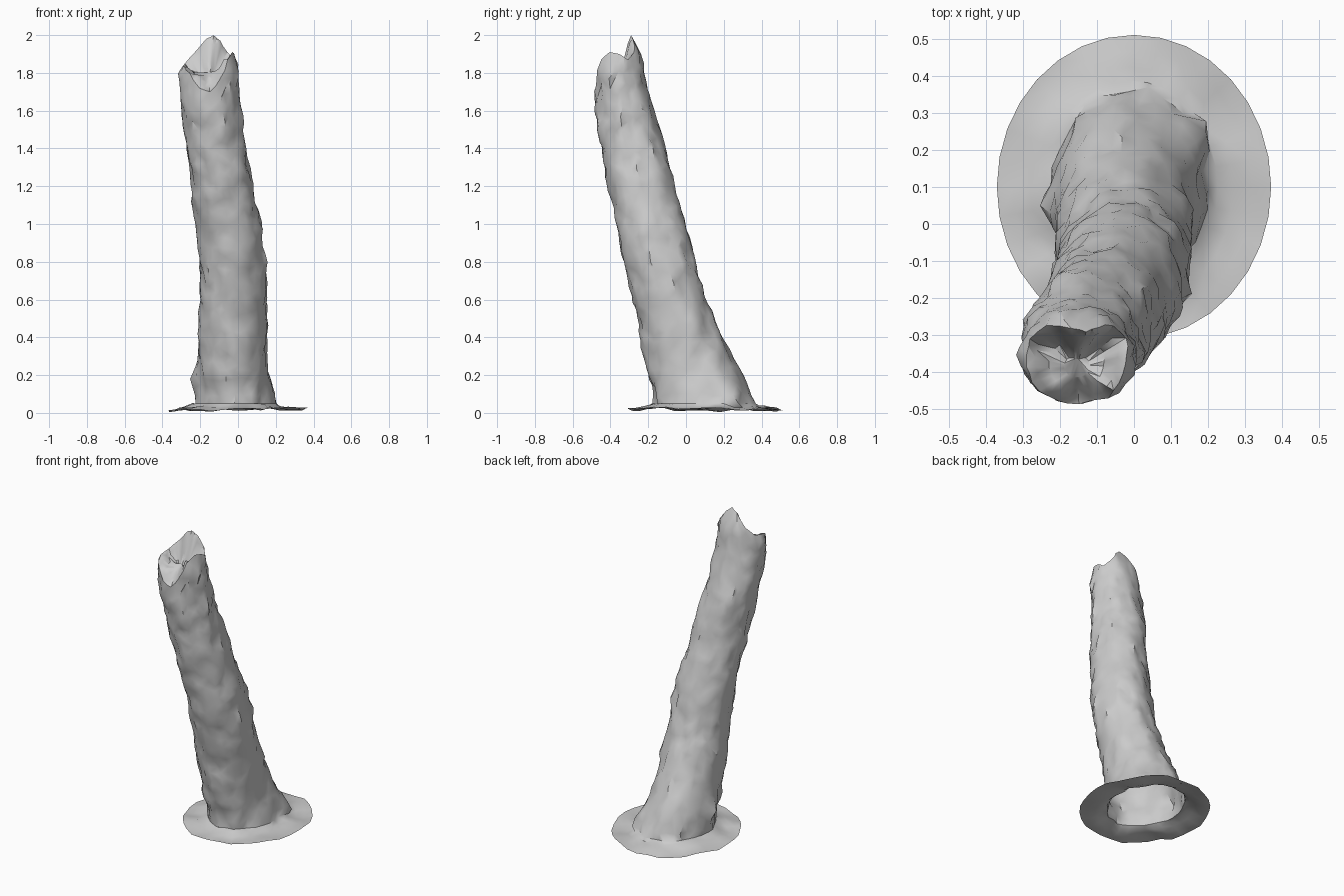
import bpy, bmesh, random
from math import sin, cos, pi, exp
from mathutils import Vector, noise

if "Cube" in bpy.data.objects:
    bpy.data.objects.remove(bpy.data.objects["Cube"])

random.seed(4)
SIDES = 32
ROWS = 40

# trunk silhouette: z, x min, x max, y min, y max
PROFILE = [
    (0.05, -0.22, 0.20, -0.17, 0.365), (0.12, -0.215, 0.18, -0.17, 0.34),
    (0.2, -0.215, 0.165, -0.20, 0.30), (0.4, -0.21, 0.155, -0.24, 0.195),
    (0.6, -0.205, 0.15, -0.285, 0.11), (0.8, -0.205, 0.145, -0.33, 0.05),
    (1.0, -0.22, 0.12, -0.37, 0.0), (1.2, -0.245, 0.08, -0.41, -0.065),
    (1.4, -0.275, 0.04, -0.445, -0.11), (1.6, -0.30, 0.01, -0.48, -0.17),
    (1.8, -0.305, 0.0, -0.49, -0.22), (1.9, -0.27, -0.02, -0.475, -0.24),
    (2.0, -0.22, -0.04, -0.45, -0.29)]

# broken rim height at even angles, starting on the right, going to the back
RIM = [1.90, 1.87, 1.91, 1.97, 2.0, 1.98, 1.90, 1.85,
       1.84, 1.83, 1.80, 1.72, 1.70, 1.76, 1.87, 1.91]


def lerp(a, b, t):
    return a + (b - a) * t


def section(z):
    for lo, hi in zip(PROFILE, PROFILE[1:]):
        if z <= hi[0]:
            break
    t = (z - lo[0]) / (hi[0] - lo[0])
    _, x0, x1, y0, y1 = [lerp(a, b, t) for a, b in zip(lo, hi)]
    return (x0 + x1) / 2, (y0 + y1) / 2, (x1 - x0) / 2, (y1 - y0) / 2


def rim_height(i):
    k = i * len(RIM) / SIDES
    n = int(k)
    return lerp(RIM[n], RIM[(n + 1) % len(RIM)], k - n)


def bark(p):
    # long vertical ridges plus small flakes
    long = noise.noise(Vector((p.x * 13, p.y * 13, p.z * 5)))
    fine = noise.noise(Vector((p.x * 30, p.y * 30, p.z * 16)) + Vector((9, 3, 5)))
    return 0.016 * long + 0.012 * fine


def bump(a, z, angle, height, width, tall, size):
    d = (a - angle + pi) % (2 * pi) - pi
    return size * exp(-(d / width) ** 2 - ((z - height) / tall) ** 2)


bm = bmesh.new()
angles = [2 * pi * i / SIDES for i in range(SIDES)]
rings = []

# ground skirt around the foot
cx, cy, rx, ry = section(0.05)
for t in (0.0, 0.3, 0.6, 0.85):
    ring = []
    for a in angles:
        x = lerp(0.37 * cos(a), cx + rx * cos(a), t)
        y = lerp(0.10 + 0.41 * sin(a), cy + ry * sin(a), t)
        z = 0.018 + 0.03 * t * t + 0.022 * noise.noise(Vector((x * 9, y * 9, 1.3)))
        ring.append(bm.verts.new((x, y, max(z, 0.0))))
    rings.append(ring)

# leaning trunk wall
for r in range(ROWS + 1):
    ring = []
    for i, a in enumerate(angles):
        t = r / ROWS
        wobble = random.uniform(-0.012, 0.012) if 0 < r < ROWS else 0
        top = rim_height(i)
        z = min(lerp(0.05, top, t) + wobble, 2.0)
        aa = a + random.uniform(-0.045, 0.045)
        cx, cy, rx, ry = section(z)
        p = Vector((cx + rx * cos(aa), cy + ry * sin(aa), z))
        d = bark(p) + random.uniform(-0.004, 0.004)
        d += bump(a, z, 0.55, 0.08, 0.22, 0.16, 0.04)
        d += bump(a, z, pi, 0.17, 0.22, 0.06, 0.03)
        if r == ROWS:
            d *= 0.5
        ring.append(bm.verts.new(p + Vector((cos(a), sin(a), 0)) * d))
    rings.append(ring)

# splintered hollow inside the broken top
cx, cy = -0.155, -0.39
for keep, floor in ((0.82, 0.2), (0.55, 0.75), (0.25, 1.0)):
    ring = []
    for v in rings[ROWS + 4]:
        x = lerp(cx, v.co.x, keep)
        y = lerp(cy, v.co.y, keep)
        z = lerp(v.co.z, 1.79, floor)
        z += 0.05 * noise.noise(Vector((x * 22, y * 22, 4.0)))
        ring.append(bm.verts.new((x, y, min(z, 2.0))))
    rings.append(ring)

for low, high in zip(rings, rings[1:]):
    for i in range(SIDES):
        j = (i + 1) % SIDES
        bm.faces.new((low[i], low[j], high[j], high[i]))
bm.faces.new(rings[-1])
bmesh.ops.triangulate(bm, faces=bm.faces[:], quad_method='SHORT_EDGE')

mesh = bpy.data.meshes.new("broken_trunk")
bm.to_mesh(mesh)
bm.free()
trunk = bpy.data.objects.new("broken_trunk", mesh)
bpy.context.collection.objects.link(trunk)
bpy.context.view_layer.objects.active = trunk
trunk.select_set(True)
bpy.ops.object.shade_smooth_by_angle(angle=0.7)
